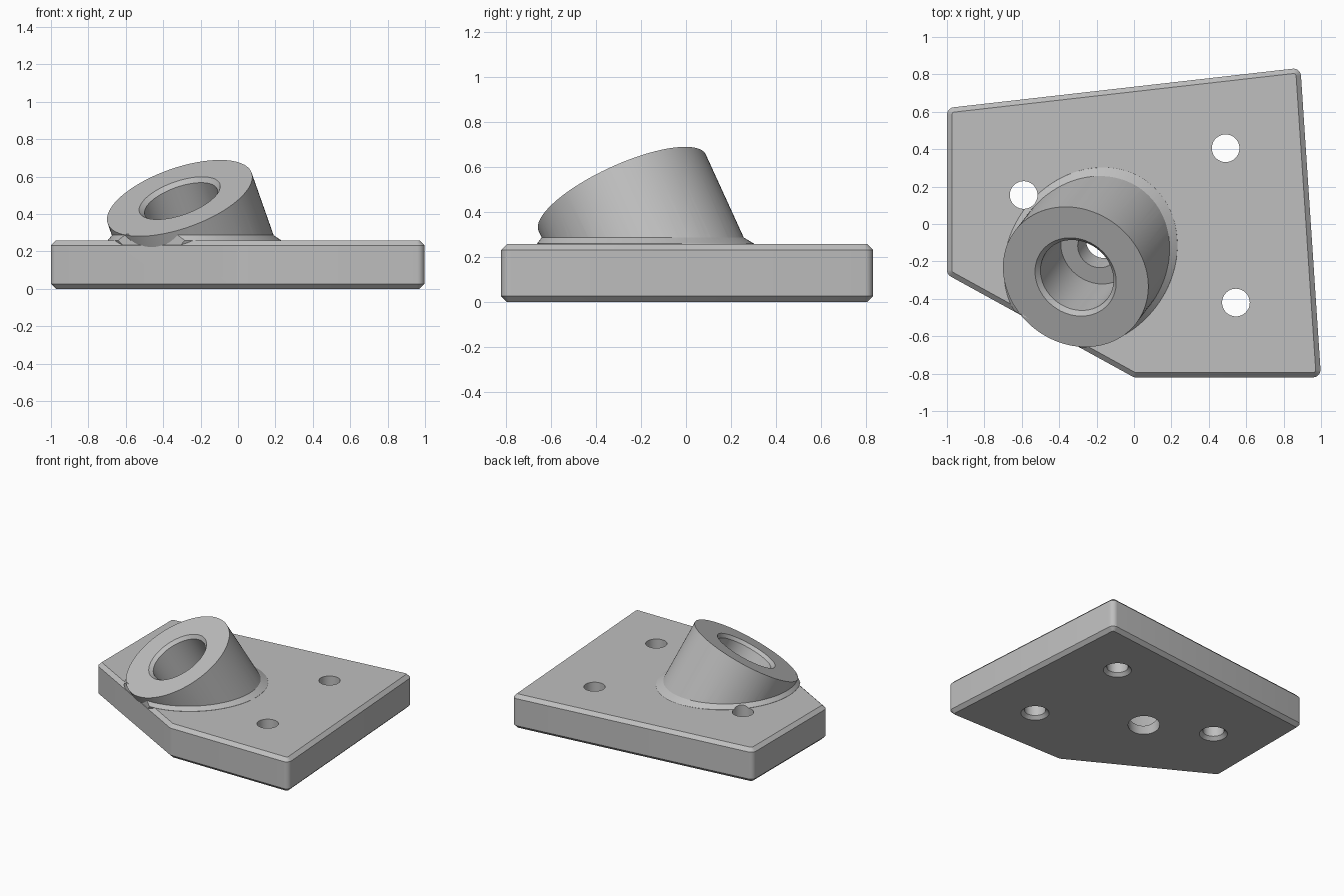
import bpy, bmesh, math
from mathutils import Vector

if "Cube" in bpy.data.objects:
    bpy.data.objects.remove(bpy.data.objects["Cube"])

grey = bpy.data.materials.new("light_grey")
grey.use_nodes = True
GREY = (0.52, 0.52, 0.52, 1)
grey.diffuse_color = GREY
grey.node_tree.nodes["Principled BSDF"].inputs["Base Color"].default_value = GREY

SIDES = 96
CORNERS = [Vector(c) for c in ((-1, 0.62), (-1, -0.27), (0, -0.82), (1, -0.82), (0.89, 0.835))]
AXIS = Vector((-0.305, -0.396, 0.866)).normalized()
RIM = Vector((-0.312, -0.283, 0.485))
SIDE_U = AXIS.orthogonal().normalized()
SIDE_V = AXIS.cross(SIDE_U)


def loft(name, rings):
    """Closed solid through equal-length rings of points."""
    bm = bmesh.new()
    loops = [[bm.verts.new(p) for p in ring] for ring in rings]
    for a, b in zip(loops, loops[1:]):
        for i in range(len(a)):
            j = (i + 1) % len(a)
            bm.faces.new((a[i], a[j], b[j], b[i]))
    bm.faces.new(loops[0])
    bm.faces.new(loops[-1])
    bmesh.ops.recalc_face_normals(bm, faces=bm.faces)
    mesh = bpy.data.meshes.new(name)
    bm.to_mesh(mesh)
    bm.free()
    mesh.materials.append(grey)
    obj = bpy.data.objects.new(name, mesh)
    bpy.context.collection.objects.link(obj)
    return obj


def outline(inset, z, radius=0.04, steps=6):
    """Plate outline moved inward, with rounded corners."""
    pts = []
    for i, p in enumerate(CORNERS):
        d1 = (p - CORNERS[i - 1]).normalized()
        d2 = (CORNERS[(i + 1) % len(CORNERS)] - p).normalized()
        n1, n2 = Vector((-d1.y, d1.x)), Vector((-d2.y, d2.x))
        centre = p + (n1 + n2) * radius / (1 + n1.dot(n2))
        turn = d1.angle(d2)
        start = math.atan2(-n1.y, -n1.x)
        for k in range(steps + 1):
            a = start + turn * k / steps
            q = centre + Vector((math.cos(a), math.sin(a))) * (radius - inset)
            pts.append((q.x, q.y, z))
    return pts


def disc(radius, along=0.0, z=None):
    """Ring square to the boss axis, or slid along it onto a level plane."""
    pts = []
    for k in range(SIDES):
        a = math.tau * k / SIDES
        p = RIM + AXIS * along + (SIDE_U * math.cos(a) + SIDE_V * math.sin(a)) * radius
        if z is not None:
            p += AXIS * ((z - p.z) / AXIS.z)
        pts.append(p)
    return pts


def level_ring(x, y, radius, z, sides=48):
    return [(x + radius * math.cos(math.tau * k / sides),
             y + radius * math.sin(math.tau * k / sides), z) for k in range(sides)]


def combine(target, tool, operation):
    mod = target.modifiers.new(operation.lower(), "BOOLEAN")
    mod.object, mod.operation, mod.solver = tool, operation, "EXACT"
    bpy.context.view_layer.objects.active = target
    bpy.ops.object.modifier_apply(modifier=mod.name)
    bpy.data.objects.remove(tool)


# Chamfered five-sided plate
TOP, CH = 0.258, 0.026
base = loft("angled_boss_plate", [outline(CH, 0), outline(0, CH),
                                  outline(0, TOP - CH), outline(CH, TOP)])

# Flared foot of the boss, trimmed to the plate edge
foot = loft("boss_foot", [disc(0.438, z=0.2), disc(0.438, z=TOP + 0.001), disc(0.4, z=0.294)])
combine(foot, loft("foot_trim", [outline(0.002, 0.1), outline(0.002, 0.5)]), "INTERSECT")
combine(base, foot, "UNION")

# Tilted boss
combine(base, loft("boss", [disc(0.408, z=0.1), disc(0.408)]), "UNION")

# Stepped bore with chamfered mouth
combine(base, loft("bore", [disc(0.248, 0.02), disc(0.205, -0.023), disc(0.205, -0.38),
                            disc(0.11, -0.38), disc(0.11, -0.8)]), "DIFFERENCE")

# Bolt holes, chamfered underneath
for x, y in ((0.49, 0.405), (-0.59, 0.155), (0.545, -0.42)):
    hole = loft("bolt_hole", [level_ring(x, y, 0.118, -0.02), level_ring(x, y, 0.074, 0.024),
                              level_ring(x, y, 0.074, 0.32)])
    combine(base, hole, "DIFFERENCE")

# Smooth curved walls, crisp edges
bpy.ops.object.select_all(action="DESELECT")
base.select_set(True)
bpy.context.view_layer.objects.active = base
bpy.ops.object.shade_smooth_by_angle(angle=math.radians(25))
